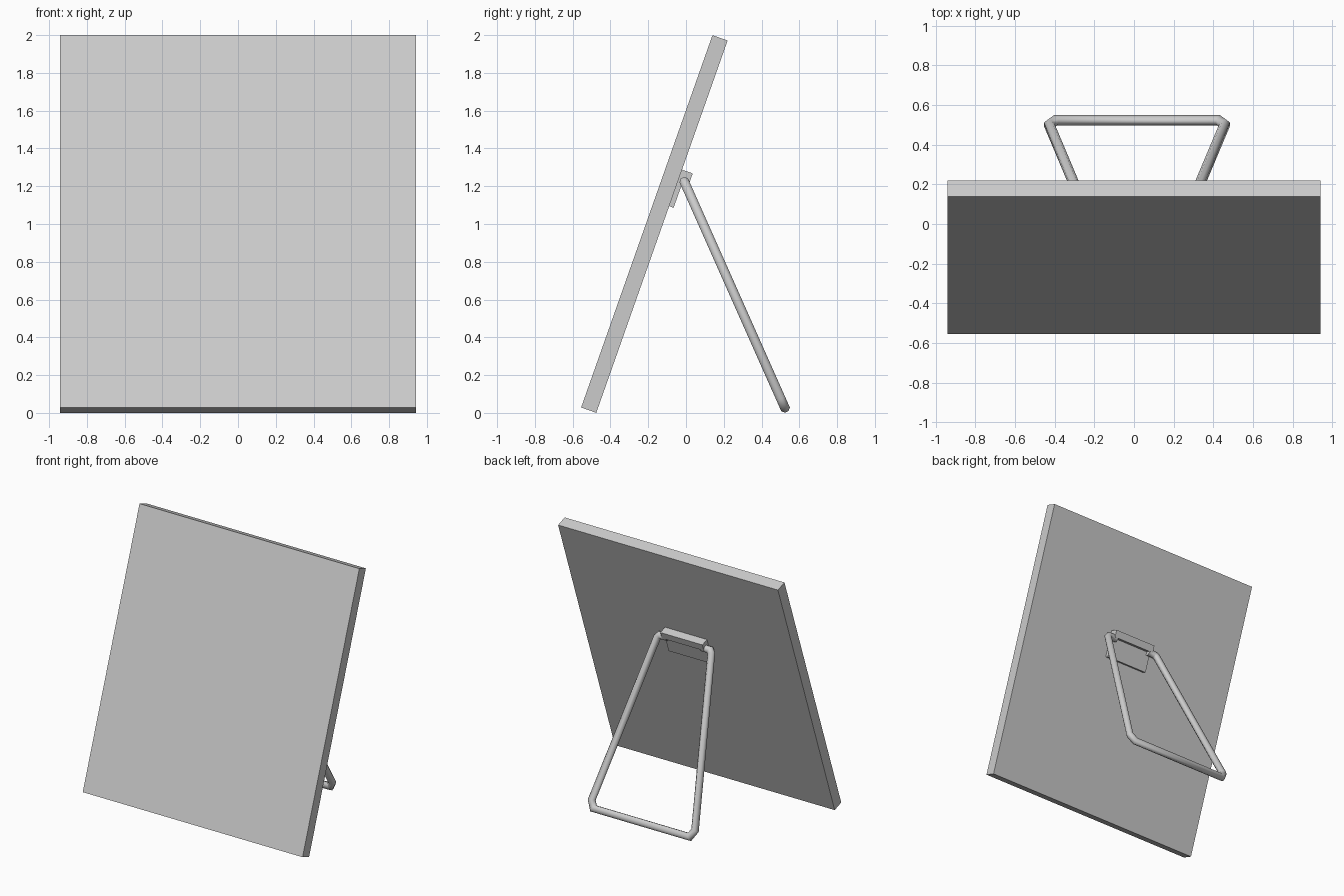
import bpy, bmesh
from math import radians, cos, sin, pi
from mathutils import Matrix, Vector

cube = bpy.data.objects.get("Cube")
if cube:
    bpy.data.objects.remove(cube)

# One plain grey for every part
grey = bpy.data.materials.new("light_grey")
grey.use_nodes = True
colour = (0.6, 0.6, 0.6, 1.0)
grey.diffuse_color = colour
grey.node_tree.nodes["Principled BSDF"].inputs["Base Color"].default_value = colour

WIDTH, HEIGHT, DEPTH = 1.885, 2.09, 0.085
# Frame of the leaning panel: origin at its centre, local y out of the back
LEAN = Matrix.Translation((0, -0.1675, 1.0)) @ Matrix.Rotation(radians(-19.43), 4, "X")
BACK = DEPTH / 2
STAND_X = 0.015


def add_mesh(name, bm):
    bmesh.ops.recalc_face_normals(bm, faces=bm.faces)
    mesh = bpy.data.meshes.new(name)
    bm.to_mesh(mesh)
    bm.free()
    mesh.materials.append(grey)
    obj = bpy.data.objects.new(name, mesh)
    bpy.context.collection.objects.link(obj)
    return obj


def leaning_box(name, centre, size):
    bm = bmesh.new()
    bmesh.ops.create_cube(bm, size=1)
    bmesh.ops.transform(bm, matrix=Matrix.Diagonal((*size, 1)), verts=bm.verts)
    obj = add_mesh(name, bm)
    obj.matrix_world = LEAN @ Matrix.Translation(centre)
    return obj


def mitred_tube(name, path, normal, radius, sides=8):
    """Sweep a round section along a flat path, with mitred corners."""
    bm = bmesh.new()
    rings = []
    for i, p in enumerate(path):
        before = (p - path[max(i - 1, 0)]).normalized()
        after = (path[min(i + 1, len(path) - 1)] - p).normalized()
        tangent = (before + after).normalized()
        stretch = 1 / tangent.dot(after if i == 0 else before)
        across = tangent.cross(normal) * stretch
        angles = [2 * pi * (k + 0.5) / sides for k in range(sides)]
        rings.append([bm.verts.new(p + radius * (cos(a) * normal + sin(a) * across))
                      for a in angles])
    for a, b in zip(rings, rings[1:]):
        for k in range(sides):
            n = (k + 1) % sides
            bm.faces.new((a[k], a[n], b[n], b[k]))
    bm.faces.new(rings[0])
    bm.faces.new(rings[-1])
    return add_mesh(name, bm)


# Panel
leaning_box("panel", (0, 0, 0), (WIDTH, DEPTH, HEIGHT))

# Mounting plate and hinge block on the back, sharing a top edge
TOP = 0.32
PLATE_H, PLATE_T = 0.205, 0.025
BLOCK_H, BLOCK_T = 0.055, 0.06
leaning_box("mounting_plate", (STAND_X, BACK + PLATE_T / 2, TOP - PLATE_H / 2),
            (0.36, PLATE_T, PLATE_H))
leaning_box("hinge_block", (STAND_X, BACK + BLOCK_T / 2, TOP - BLOCK_H / 2),
            (0.36, BLOCK_T, BLOCK_H))

# Bent wire stand: half path in its own plane (x, distance down the leg), mirrored
hinge = Vector((STAND_X, -0.008, 1.222))
foot = Vector((STAND_X, 0.523, 0.028))
down = (foot - hinge).normalized()
length = (foot - hinge).length
half = [(0.15, 0), (0.215, 0), (0.232, 0.02),
        (0.443, length - 0.055), (0.412, length)]
outline = half + [(-x, d) for x, d in reversed(half)]
path = [hinge + Vector((x, 0, 0)) + down * d for x, d in outline]
stand = mitred_tube("wire_stand", path, Vector((1, 0, 0)).cross(down), 0.027)

# Smooth the round wire, keeping its bends crisp
bpy.ops.object.select_all(action="DESELECT")
stand.select_set(True)
bpy.context.view_layer.objects.active = stand
bpy.ops.object.shade_smooth_by_angle(angle=radians(50))
